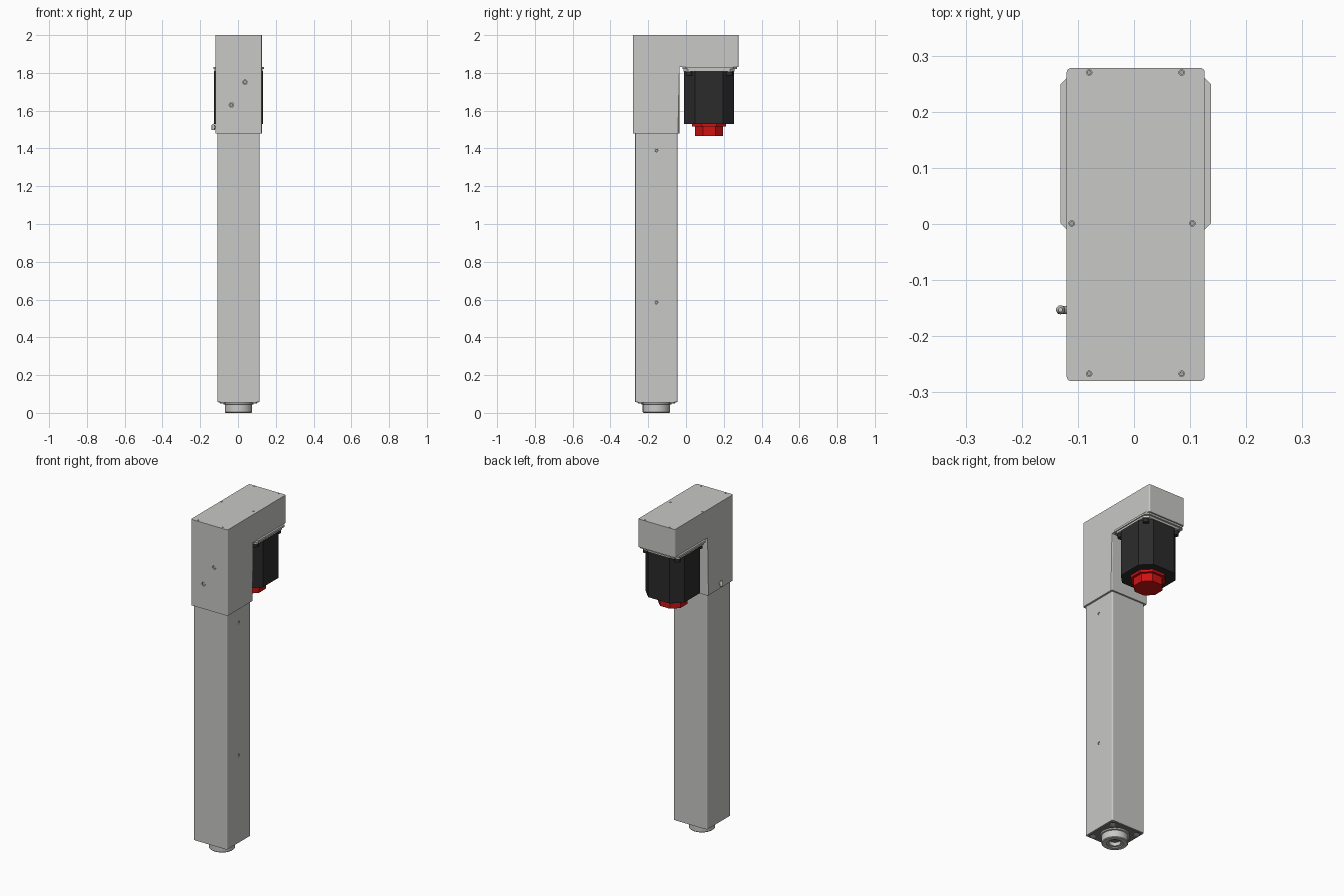
import bpy, bmesh, math
from mathutils import Vector

if "Cube" in bpy.data.objects:
    bpy.data.objects.remove(bpy.data.objects["Cube"], do_unlink=True)


def material(name, rgb):
    m = bpy.data.materials.new(name)
    m.use_nodes = True
    m.diffuse_color = (*rgb, 1)
    m.node_tree.nodes["Principled BSDF"].inputs["Base Color"].default_value = (*rgb, 1)
    return m


GREY = material("light grey", (0.58, 0.58, 0.565))
STEEL = material("screw grey", (0.40, 0.40, 0.39))
DARK = material("dark grey", (0.20, 0.20, 0.20))
BLACK = material("motor black", (0.024, 0.024, 0.024))
RED = material("cap red", (0.62, 0.006, 0.006))

CX = 0.003                      # shared centre line
TUBE_Y, MOTOR_Y = -0.157, 0.122


def finish(bm, name, mat):
    bmesh.ops.recalc_face_normals(bm, faces=bm.faces)
    mesh = bpy.data.meshes.new(name)
    bm.to_mesh(mesh)
    bm.free()
    ob = bpy.data.objects.new(name, mesh)
    bpy.context.collection.objects.link(ob)
    mesh.materials.append(mat)
    return ob


def prism(name, points, extrude, mat, bevel=0.0):
    """Extrude a planar outline; optionally round its vertical edges."""
    bm = bmesh.new()
    face = bm.faces.new([bm.verts.new(p) for p in points])
    out = bmesh.ops.extrude_face_region(bm, geom=[face])
    moved = [g for g in out["geom"] if isinstance(g, bmesh.types.BMVert)]
    bmesh.ops.translate(bm, verts=moved, vec=extrude)
    if bevel:
        edges = [e for e in bm.edges
                 if abs((e.verts[0].co - e.verts[1].co).normalized().z) > 0.99]
        bmesh.ops.bevel(bm, geom=edges, offset=bevel, segments=4,
                        profile=0.5, affect='EDGES')
    return finish(bm, name, mat)


def chamfered_block(name, y, half_x, half_y, cut, z0, z1, mat):
    """Upright block with four chamfered corners."""
    pts = []
    for sx, sy in ((1, 1), (-1, 1), (-1, -1), (1, -1)):
        a = (CX + sx * (half_x - cut), y + sy * half_y, z0)
        b = (CX + sx * half_x, y + sy * (half_y - cut), z0)
        pts += [b, a] if sx * sy > 0 else [a, b]
    return prism(name, pts, (0, 0, z1 - z0), mat)


def lathe(name, profile, origin, mat, axis=(0, 0, 1), steps=32):
    """Spin (radius, height) pairs about an axis through the origin."""
    bm = bmesh.new()
    verts = [bm.verts.new((r, 0, h)) for r, h in profile]
    edges = [bm.edges.new(pair) for pair in zip(verts, verts[1:])]
    bmesh.ops.spin(bm, geom=verts + edges, cent=(0, 0, 0), axis=(0, 0, 1),
                   angle=math.tau, steps=steps)
    bmesh.ops.remove_doubles(bm, verts=bm.verts, dist=1e-5)
    ob = finish(bm, name, mat)
    turn = Vector((0, 0, 1)).rotation_difference(Vector(axis))
    ob.data.transform(turn.to_matrix().to_4x4())
    ob.location = origin
    bpy.ops.object.select_all(action='DESELECT')
    ob.select_set(True)
    bpy.context.view_layer.objects.active = ob
    bpy.ops.object.shade_smooth_by_angle(angle=math.radians(35))
    return ob


def rod(name, r, z0, z1, origin, mat, axis=(0, 0, 1), steps=20):
    return lathe(name, [(0, z0), (r, z0), (r, z1), (0, z1)], origin, mat, axis, steps)


def recessed_screw(host, name, loc, axis, r):
    """Sink a round pocket into the host and set a screw head in it."""
    cutter = rod("cutter", r, -0.012, 0.01, loc, GREY, axis, 16)
    cutter.hide_render = True
    mod = host.modifiers.new("pocket", 'BOOLEAN')
    mod.operation, mod.solver, mod.object = 'DIFFERENCE', 'EXACT', cutter
    bpy.context.view_layer.objects.active = host
    bpy.ops.object.modifier_apply(modifier=mod.name)
    bpy.data.objects.remove(cutter, do_unlink=True)
    rod(name, r * 0.8, -0.014, -0.003, loc, STEEL, axis, 16)


# Gearbox housing: an upside-down L
X0, X1, Y0, Y1 = -0.12, 0.126, -0.28, 0.278
side = [(Y0, 1.48), (-0.035, 1.48), (-0.035, 1.83), (Y1, 1.83), (Y1, 2.0), (Y0, 2.0)]
housing = prism("gear_housing", [(X0, y, z) for y, z in side],
                (X1 - X0, 0, 0), GREY, 0.008)
for y, xs in ((0.27, (-0.08, 0.085)), (0.001, (-0.111, 0.104)), (-0.267, (-0.08, 0.085))):
    for x in xs:
        recessed_screw(housing, "lid_screw", (x, y, 2.0), (0, 0, 1), 0.005)
for x, z in ((0.037, 1.75), (-0.035, 1.63)):
    recessed_screw(housing, "front_screw", (x, Y0, z), (0, -1, 0), 0.012)

# Square actuator tube
H = 0.112
corners = [(CX + sx * H, TUBE_Y + sy * H, 0.058)
           for sx, sy in ((1, 1), (-1, 1), (-1, -1), (1, -1))]
tube = prism("actuator_tube", corners, (0, 0, 1.43), GREY, 0.008)
for z in (1.39, 0.585):
    recessed_screw(tube, "tube_side_screw", (CX + H, TUBE_Y, z), (1, 0, 0), 0.008)

# End plate and its corner bolts
chamfered_block("end_plate", TUBE_Y, 0.106, 0.106, 0.01, 0.054, 0.06, DARK)
for sx in (-1, 1):
    for sy in (-1, 1):
        rod("end_plate_bolt", 0.015, 0.05, 0.058,
            (CX + sx * 0.083, TUBE_Y + sy * 0.083, 0), GREY)

# Rod end with a stepped bore
lathe("rod_end", [(0, 0.03), (0.032, 0.03), (0.032, 0.006), (0.045, 0.006), (0.045, 0),
                  (0.068, 0), (0.072, 0.004), (0.072, 0.044), (0.08, 0.046),
                  (0.08, 0.056), (0, 0.056)], (CX, TUBE_Y, 0), GREY, steps=48)
rod("rod_bore", 0.031, 0.027, 0.029, (CX, TUBE_Y, 0), DARK, steps=32)

# Breather fitting on the side of the housing
lathe("breather_fitting", [(0, 0), (0.008, 0), (0.008, 0.026), (0.004, 0.033), (0, 0.034)],
      (-0.131, -0.153, 1.497), GREY, steps=16)
rod("breather_neck", 0.007, 0, 0.016, (-0.119, -0.153, 1.512), STEEL, (-1, 0, 0))

# Motor mounting flange in two steps
chamfered_block("motor_flange", MOTOR_Y + 0.003, 0.134, 0.144, 0.02, 1.82, 1.832, GREY)
chamfered_block("motor_flange_step", MOTOR_Y, 0.128, 0.135, 0.024, 1.808, 1.821, GREY)

# Octagonal motor with corner bolts
chamfered_block("motor_body", MOTOR_Y, 0.13, 0.132, 0.058, 1.53, 1.809, BLACK)
for sx in (-1, 1):
    for sy in (-1, 1):
        rod("motor_bolt", 0.017, 1.785, 1.809,
            (CX + sx * 0.104, MOTOR_Y + sy * 0.106, 0), BLACK)

# Red end cap
chamfered_block("cap_base", MOTOR_Y, 0.09, 0.09, 0.05, 1.515, 1.531, RED)
chamfered_block("cap_end", MOTOR_Y, 0.075, 0.075, 0.042, 1.466, 1.516, RED)
